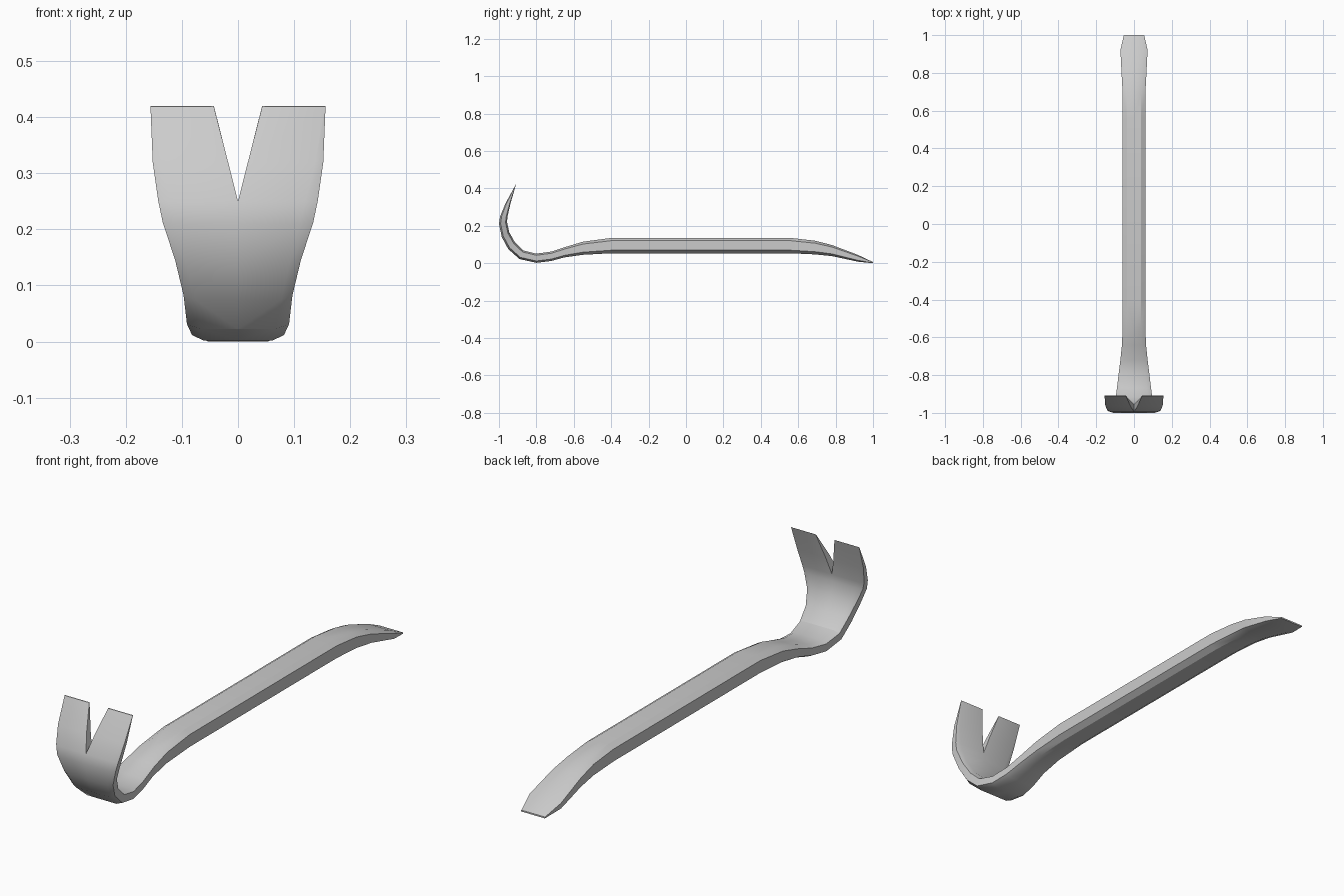
import bpy
import bmesh

default_cube = bpy.data.objects.get("Cube")
if default_cube:
    bpy.data.objects.remove(default_cube, do_unlink=True)


def make_material(name, colour):
    material = bpy.data.materials.new(name)
    material.use_nodes = True
    material.diffuse_color = colour
    material.node_tree.nodes["Principled BSDF"].inputs["Base Color"].default_value = colour
    return material


steel = make_material("grey steel", (0.6, 0.6, 0.6, 1))

# Stations along the bar, chisel tip to claw tip:
# underside (y, z), upper side (y, z), half width, half width of the flat
STATIONS = [
    ((1, .0), (1, .006), .054, .054),
    ((.92, .008), (.92, .044), .072, .049),
    ((.78, .038), (.78, .097), .065, .039),
    ((.69, .047), (.69, .12), .06, .036),
    ((.56, .053), (.56, .135), .06, .036),
    ((-.4, .053), (-.4, .135), .06, .036),
    ((-.55, .045), (-.55, .115), .06, .036),
    ((-.65, .031), (-.64, .088), .064, .039),
    ((-.72, .012), (-.72, .062), .072, .051),
    ((-.8, .002), (-.8, .051), .082, .062),
    ((-.89, .022), (-.87, .068), .091, .067),
    ((-.95, .075), (-.915, .112), .097, .077),
    ((-.985, .14), (-.945, .165), .112, .092),
    ((-1, .21), (-.957, .22), .134, .11),
    ((-.994, .25), (-.954, .25), .142, .12),
    ((-.965, .32), (-.938, .32), .152, .138),
    ((-.911, .419), (-.909, .42), .156, .155),
]
NOTCH_START, NOTCH_TOP, NOTCH_HALF_WIDTH = .25, .42, .043


def notch_gap(z, y):
    """Half width of the nail slot, which only exists on the claw."""
    if y > -.85 or z < NOTCH_START:
        return 0
    return NOTCH_HALF_WIDTH * (z - NOTCH_START) / (NOTCH_TOP - NOTCH_START)


def half_section(bm, under, upper, width, flat):
    """Right half of a chamfered bar section, from underside to upper side."""
    gap = notch_gap(upper[1], upper[0])
    outline = [(gap, 0), (flat, 0), (width, .2), (width, .82), (flat, 1), (gap, 1)]
    ring = []
    for x, t in outline:
        y = under[0] + (upper[0] - under[0]) * t
        z = under[1] + (upper[1] - under[1]) * t
        ring.append(bm.verts.new((x, y, z)))
    return ring


# Half of the bar, lofted through the stations
bm = bmesh.new()
rings = [half_section(bm, *station) for station in STATIONS]
for first, second in zip(rings, rings[1:]):
    for i in range(len(first) - 1):
        bm.faces.new((first[i], first[i + 1], second[i + 1], second[i]))
    # Inner wall of the nail slot
    if second[0].co.x > 0:
        bm.faces.new((first[-1], first[0], second[0], second[-1]))

# Thin end edges of the chisel and the claw
bm.faces.new(rings[0])
bm.faces.new(rings[-1])
bmesh.ops.remove_doubles(bm, verts=bm.verts, dist=.0001)

# Mirror into the other half and join along the middle
copy = bmesh.ops.duplicate(bm, geom=bm.verts[:] + bm.edges[:] + bm.faces[:])["geom"]
for vert in (item for item in copy if isinstance(item, bmesh.types.BMVert)):
    vert.co.x = -vert.co.x
bmesh.ops.remove_doubles(bm, verts=bm.verts, dist=.0001)
bmesh.ops.recalc_face_normals(bm, faces=bm.faces)

mesh = bpy.data.meshes.new("pry_bar")
bm.to_mesh(mesh)
bm.free()
mesh.materials.append(steel)
pry_bar = bpy.data.objects.new("pry_bar", mesh)
bpy.context.collection.objects.link(pry_bar)

# Smooth along the bends, crisp along the chamfers
bpy.ops.object.select_all(action="DESELECT")
pry_bar.select_set(True)
bpy.context.view_layer.objects.active = pry_bar
bpy.ops.object.shade_smooth_by_angle(angle=.5)
